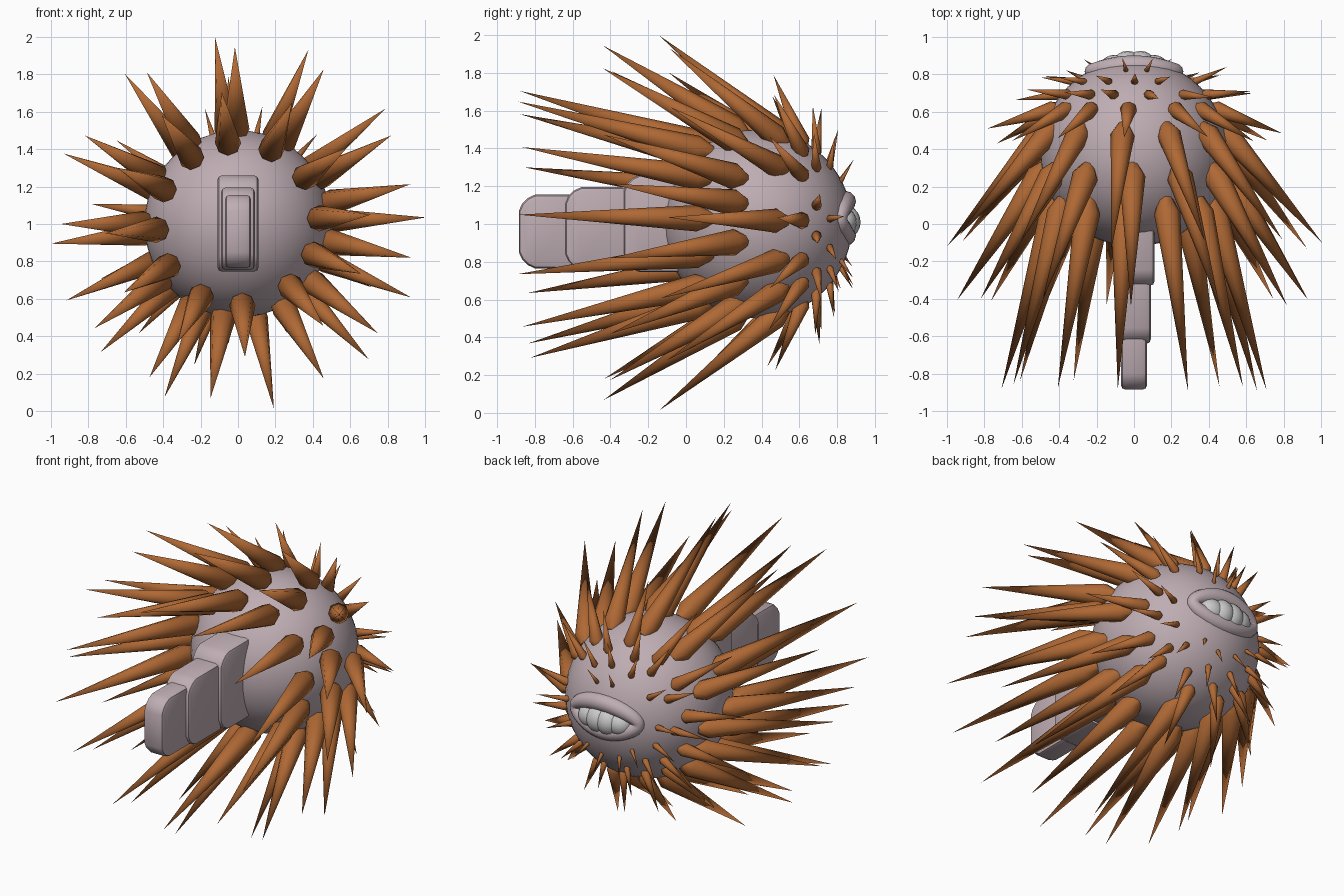
import bpy, bmesh, random
from math import sin, cos, pi, radians, sqrt
from mathutils import Vector, Matrix

if "Cube" in bpy.data.objects:
    bpy.data.objects.remove(bpy.data.objects["Cube"])

random.seed(4)
CY, CZ, R = 0.38, 1.0, 0.5   # body centre and radius


def material(name, rgb):
    m = bpy.data.materials.new(name)
    m.diffuse_color = (*rgb, 1)
    m.use_nodes = True
    m.node_tree.nodes["Principled BSDF"].inputs["Base Color"].default_value = m.diffuse_color
    return m


SKIN = material("mauve", (0.52, 0.42, 0.45))
BROWN = material("brown", (0.43, 0.14, 0.035))


def add(name, bm, mat=None, angle=35, recalc=True):
    if recalc:
        bmesh.ops.recalc_face_normals(bm, faces=bm.faces)
    me = bpy.data.meshes.new(name)
    bm.to_mesh(me)
    bm.free()
    ob = bpy.data.objects.new(name, me)
    bpy.context.collection.objects.link(ob)
    if mat:
        me.materials.append(mat)
    bpy.ops.object.select_all(action='DESELECT')
    ob.select_set(True)
    bpy.context.view_layer.objects.active = ob
    bpy.ops.object.shade_smooth_by_angle(angle=radians(angle))
    return ob


def ball(name, centre, radii, mat=None, seg=32):
    bm = bmesh.new()
    bmesh.ops.create_uvsphere(bm, u_segments=seg, v_segments=seg // 2, radius=1,
                              matrix=Matrix.Translation(centre) @ Matrix.Diagonal((*radii, 1)))
    return add(name, bm, mat)


def spike(bm, root, tip, r, sides=8):
    # narrow root, quick swell, long straight taper to a point
    axis = tip - root
    q = axis.to_track_quat('Z', 'Y')
    loops = []
    for t, k in ((0, 0.5), (0.08, 1.0)):
        loops.append([bm.verts.new(root + axis * t + q @ Vector(
            (cos(2 * pi * i / sides), sin(2 * pi * i / sides), 0)) * r * k) for i in range(sides)])
    end = bm.verts.new(tip)
    bm.faces.new(loops[0][::-1])
    for i in range(sides):
        j = (i + 1) % sides
        bm.faces.new((loops[0][i], loops[0][j], loops[1][j], loops[1][i]))
        bm.faces.new((loops[1][i], loops[1][j], end))


def spike_ring(name, angles, base_y, tip_r, tip_y, r, sink, jitter):
    bm = bmesh.new()
    base_r = sqrt(R * R - (base_y - CY) ** 2)
    for deg in angles:
        a = radians(deg)
        out = Vector((cos(a), 0, sin(a)))
        root = Vector((0, base_y, CZ)) + out * base_r
        if base_y > 0.74 and abs(root.x) < 0.3 and abs(root.z - 1.03) < 0.15:
            continue        # keep the mouth clear
        tip = Vector((0, tip_y + random.uniform(-jitter, jitter), CZ)) + out * tip_r
        root -= (tip - root).normalized() * sink
        spike(bm, root, tip, r)
    return add(name, bm, BROWN, 50, recalc=False)


# Body
ball("body", (0, CY, CZ), (R, R, R), SKIN, 48)

# Tail of three stepped rounded slabs
for name, y0, y1, half, z0, z1 in (("tail_root", -0.33, 0.05, 0.11, 0.745, 1.26),
                                   ("tail_middle", -0.64, -0.29, 0.09, 0.755, 1.195),
                                   ("tail_tip", -0.885, -0.58, 0.07, 0.765, 1.155)):
    bm = bmesh.new()
    bmesh.ops.create_cube(bm, size=1, matrix=Matrix.Translation((0, (y0 + y1) / 2, (z0 + z1) / 2))
                          @ Matrix.Diagonal((half * 2, y1 - y0, z1 - z0, 1)))
    # round the side outline, then soften the rims
    bmesh.ops.bevel(bm, geom=[e for e in bm.edges if abs(e.verts[0].co.x - e.verts[1].co.x) > 0.05
                              and e.verts[0].co.y < (y0 + y1) / 2],
                    offset=0.085, segments=3, profile=0.4, affect='EDGES')
    bmesh.ops.bevel(bm, geom=[e for e in bm.edges if abs(e.verts[0].co.x - e.verts[1].co.x) < 0.01],
                    offset=0.025, segments=2, profile=0.5, affect='EDGES')
    add(name, bm, SKIN)

# Large swept spikes, front to back
spike_ring("front_spikes", (97, 66, 35, 4, -22, -50, -87, -117, -149, -176, 155, 125),
           0.11, 0.71, -0.86, 0.07, 0.03, 0.04)
spike_ring("middle_spikes", (91, 61, 30, 13, -11, -38, -61, -99, -120, -144, 180, 150, 121),
           0.28, 0.945, -0.42, 0.07, 0.04, 0.03)
spike_ring("rear_spikes", (97, 68, 38, 2, -23, -46, -79, -113, -137, -156, -174, 158, 127),
           0.49, 1.005, -0.1, 0.064, 0.05, 0.05)


# Small spikes fading toward the mouth
def even(n, start):
    return [start + 360 * i / n + random.uniform(-5, 5) for i in range(n)]


spike_ring("short_spikes", even(13, 90), 0.61, 0.79, 0.46, 0.045, 0.04, 0.05)
spike_ring("small_spikes", even(13, 102), 0.69, 0.64, 0.69, 0.028, 0.02, 0.03)
spike_ring("tiny_spikes", even(13, 90), 0.76, 0.50, 0.81, 0.02, 0.01, 0.03)
spike_ring("bristles", even(12, 100), 0.82, 0.35, 0.89, 0.013, 0.01, 0.01)

# Lips: almond ring wrapped on the body
bm = bmesh.new()
N, M = 40, 12
rows = []
for i in range(N):
    t = 2 * pi * i / N
    x, z = 0.225 * cos(t), 0.09 * sin(t) * (0.6 + 0.4 * abs(sin(t)))
    out = Vector((cos(t) * 0.6, 0, sin(t))).normalized()
    r = 0.055 * (0.7 + 0.3 * abs(sin(t)))
    c = Vector((x, 0.845 - 0.6 * x * x, 1.03 + z))
    rows.append([bm.verts.new(c + out * r * cos(2 * pi * j / M) + Vector((0, r * sin(2 * pi * j / M), 0)))
                 for j in range(M)])
for i in range(N):
    a, b = rows[i], rows[(i + 1) % N]
    for j in range(M):
        k = (j + 1) % M
        bm.faces.new((a[j], a[k], b[k], b[j]))
add("lips", bm, SKIN, 60)

# Teeth: overlapping rounded lobes filling the mouth
for i, (x, h, d) in enumerate(((0.035, 0.09, 0.085), (0.1, 0.075, 0.07))):
    for s, side in ((1, "right"), (-1, "left")):
        ball(f"tooth_{side}_{i + 1}", (s * x, 0.84 - 0.6 * x * x, 1.01), (0.085, d, h), None, 20)
